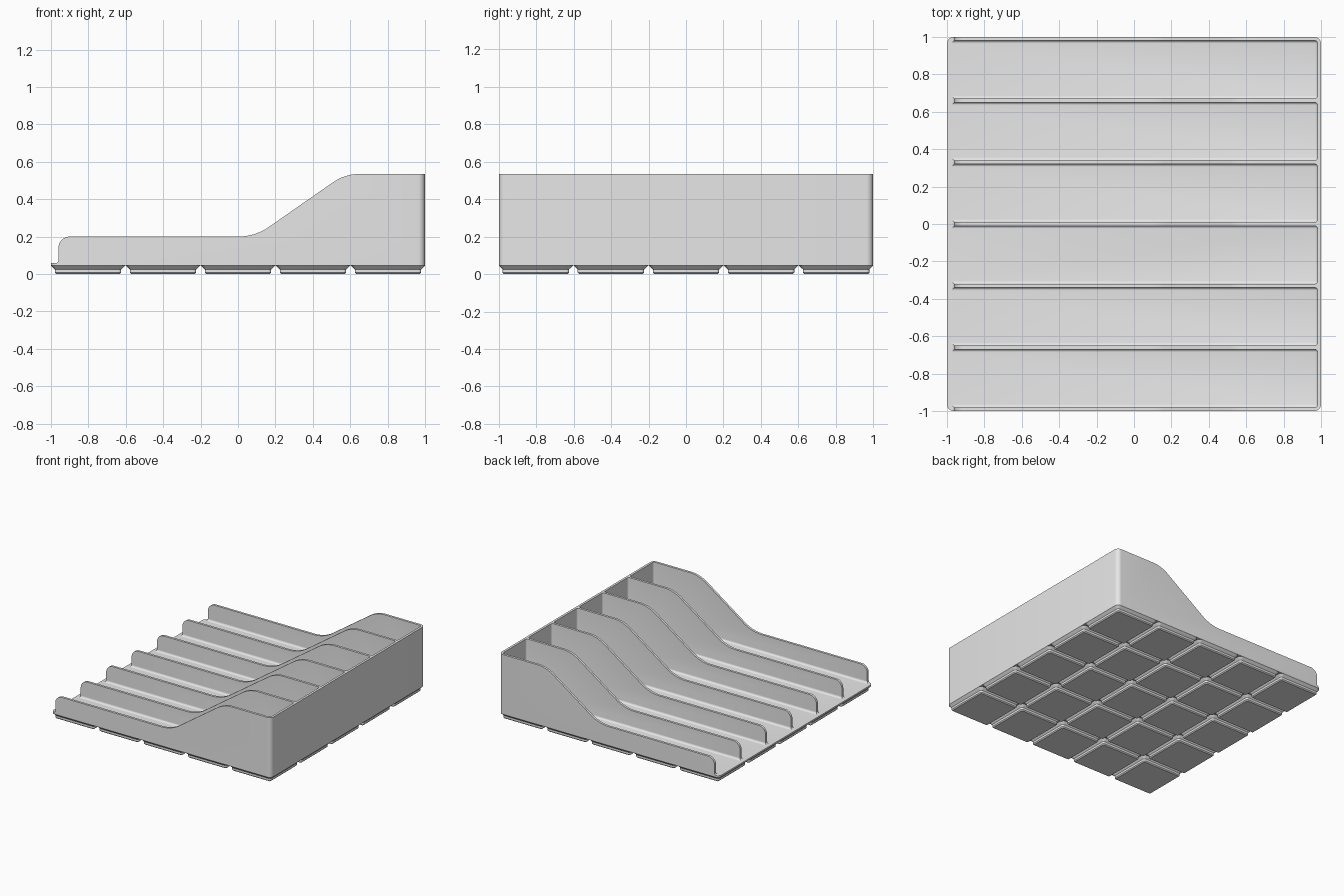
import bpy, bmesh
from math import cos, sin, pi
from mathutils import Vector

cube = bpy.data.objects.get("Cube")
if cube:
    bpy.data.objects.remove(cube, do_unlink=True)

PITCH, GAP, CORNER = 0.401, 0.005, 0.036
FOOT_H, FLOOR_Z = 0.045, 0.058
BINS, WALL = 6, 0.019

grey = bpy.data.materials.new("plain grey plastic")
grey.use_nodes = True
colour = (0.8, 0.8, 0.8, 1)
grey.diffuse_color = colour
grey.node_tree.nodes["Principled BSDF"].inputs["Base Color"].default_value = colour


def make_object(name, bm):
    bmesh.ops.recalc_face_normals(bm, faces=bm.faces)
    mesh = bpy.data.meshes.new(name)
    bm.to_mesh(mesh)
    bm.free()
    mesh.materials.append(grey)
    obj = bpy.data.objects.new(name, mesh)
    bpy.context.collection.objects.link(obj)
    return obj


def rounded_rect(half, radius, steps=6):
    """Outline of a centred square with rounded corners."""
    pts = []
    for i, (sx, sy) in enumerate(((1, 1), (-1, 1), (-1, -1), (1, -1))):
        for k in range(steps + 1):
            a = (i + k / steps) * pi / 2
            pts.append((sx * (half - radius) + radius * cos(a),
                        sy * (half - radius) + radius * sin(a)))
    return pts


def fillet_path(corners, steps=12):
    """Closed polygon whose corners are rounded by the given radii."""
    out = []
    for i, (x, z, r) in enumerate(corners):
        p = Vector((x, z))
        if r == 0:
            out.append(p)
            continue
        a = (Vector(corners[i - 1][:2]) - p).normalized()
        b = (Vector(corners[(i + 1) % len(corners)][:2]) - p).normalized()
        half = a.angle(b) / 2
        centre = p + (a + b).normalized() * r / sin(half)
        start = p + a * r * cos(half) / sin(half) - centre
        end = p + b * r * cos(half) / sin(half) - centre
        turn = pi - 2 * half
        for k in range(steps + 1):
            t = k / steps
            out.append(centre + (start * sin((1 - t) * turn) + end * sin(t * turn)) / sin(turn))
    return out


def loft(bm, rings, cap_end=True):
    """Skin a stack of equal rings."""
    loops = [[bm.verts.new(p) for p in ring] for ring in rings]
    for low, high in zip(loops, loops[1:]):
        for i in range(len(low)):
            j = (i + 1) % len(low)
            bm.faces.new((low[i], low[j], high[j], high[i]))
    bm.faces.new(loops[0])
    if cap_end:
        bm.faces.new(loops[-1])


def boolean(target, tool, operation):
    mod = target.modifiers.new(operation.lower(), 'BOOLEAN')
    mod.operation, mod.object, mod.solver = operation, tool, 'EXACT'
    select_only(target)
    bpy.ops.object.modifier_apply(modifier=mod.name)
    bpy.data.objects.remove(tool, do_unlink=True)


def select_only(obj):
    bpy.ops.object.select_all(action='DESELECT')
    obj.select_set(True)
    bpy.context.view_layer.objects.active = obj


# Tray body: side profile swept across the width
profile = fillet_path([
    (-1.1, 0, 0), (-1.1, FLOOR_Z - 0.0001, 0), (-0.96, FLOOR_Z - 0.0001, 0.018),
    (-0.96, 0.2, 0.06), (0.091, 0.2, 0.29), (0.572, 0.535, 0.25),
    (1.1, 0.535, 0), (1.1, 0, 0)])
bm = bmesh.new()
loft(bm, [[(p.x, y, p.y) for p in profile] for y in (-1.1, 1.1)])
tray = make_object("divided_tray", bm)

# Rounded footprint trims the body
bm = bmesh.new()
loft(bm, [[(x, y, z) for x, y in rounded_rect(1, CORNER)] for z in (FOOT_H, 1)])
boolean(tray, make_object("footprint", bm), 'INTERSECT')

# Compartments with filleted floor and back edges
width = (2 - (BINS + 1) * WALL) / BINS
bm = bmesh.new()
for i in range(BINS):
    y0 = -1 + WALL + i * (width + WALL)
    loft(bm, [[(-1.2, y0, z), (0.981, y0, z), (0.981, y0 + width, z), (-1.2, y0 + width, z)]
              for z in (FLOOR_Z, 1.2)])
edges = []
for e in bm.edges:
    a, b = (v.co for v in e.verts)
    on_floor = max(a.z, b.z) < 0.1
    if (on_floor and max(a.x, b.x) > 0) or (min(a.x, b.x) > 0 and abs(a.z - b.z) > 0.1):
        edges.append(e)
bmesh.ops.bevel(bm, geom=edges, offset=0.016, segments=5, profile=0.5, affect='EDGES')
boolean(tray, make_object("compartments", bm), 'DIFFERENCE')

# Grid of stepped feet: inset, height, corner radius
steps = [(0.028, 0, 0.008), (0.0205, 0.0076, 0.0155), (0.0205, 0.025, 0.0155), (0, FOOT_H, CORNER)]
bm = bmesh.new()
for col in range(-2, 3):
    for row in range(-2, 3):
        loft(bm, [[(x + col * PITCH, y + row * PITCH, z)
                   for x, y in rounded_rect((PITCH - GAP) / 2 - inset, r)]
                  for inset, z, r in steps])
feet = make_object("base_feet", bm)

for obj in (tray, feet):
    select_only(obj)
    bpy.ops.object.shade_smooth_by_angle(angle=pi / 6)
